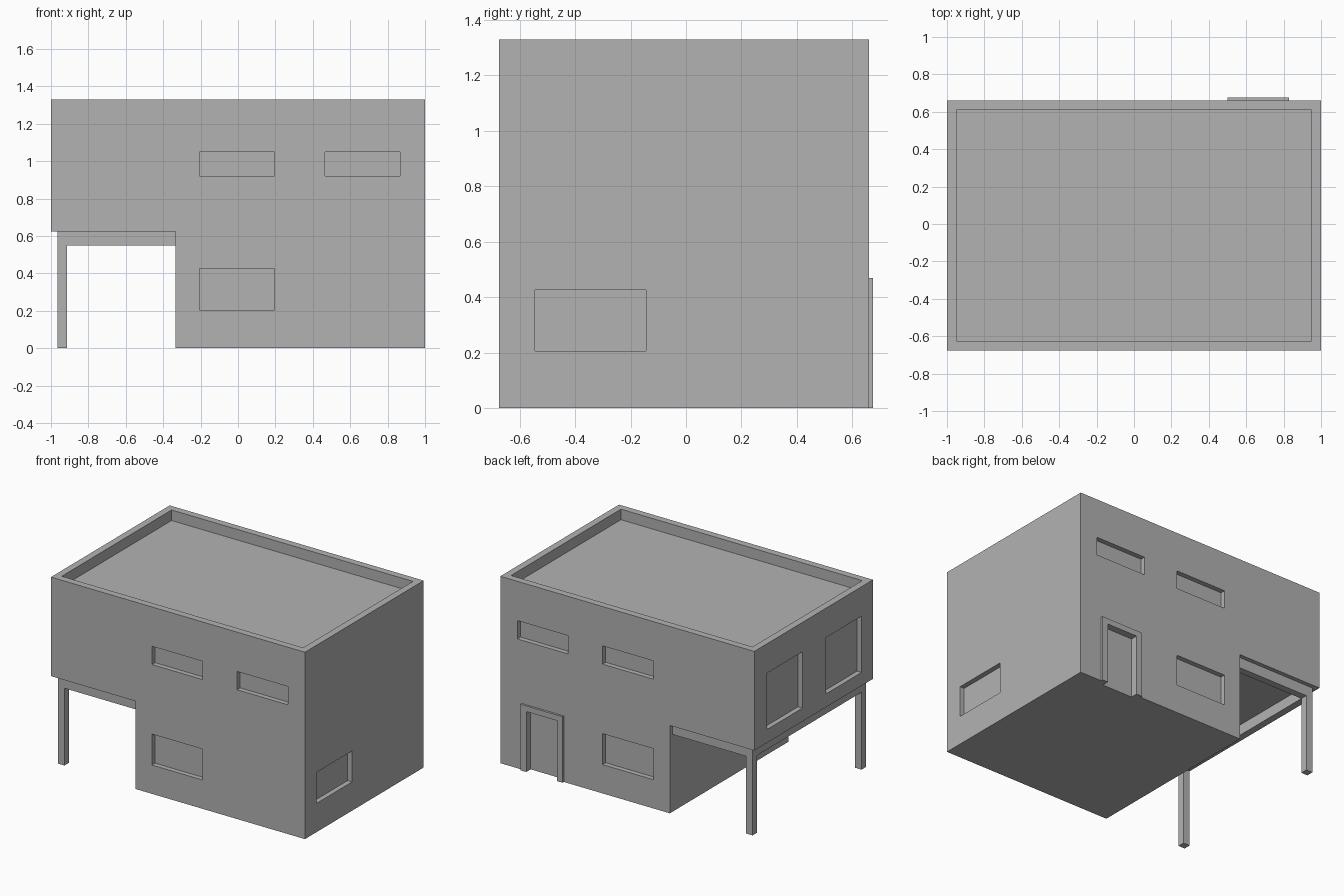
import bpy, bmesh
from mathutils import Matrix, Vector

default = bpy.data.objects.get("Cube")
if default:
    bpy.data.objects.remove(default, do_unlink=True)

# Single plain colour
GREY = (0.448, 0.448, 0.448, 1.0)
grey = bpy.data.materials.new("plain_grey")
grey.use_nodes = True
grey.diffuse_color = GREY
grey.node_tree.nodes["Principled BSDF"].inputs["Base Color"].default_value = GREY

# Main dimensions
LEFT, RIGHT, FRONT, BACK = -1.0, 1.0, -0.675, 0.66
STEP_X, FLOOR_Z, TOP_Z = -0.335, 0.625, 1.33
RECESS = 0.035


def add_box(bm, x, y, z):
    lo, hi = Vector((x[0], y[0], z[0])), Vector((x[1], y[1], z[1]))
    matrix = Matrix.Translation((lo + hi) / 2) @ Matrix.Diagonal((*(hi - lo), 1))
    bmesh.ops.create_cube(bm, size=1, matrix=matrix)


def finish(name, bm):
    bmesh.ops.recalc_face_normals(bm, faces=bm.faces)
    mesh = bpy.data.meshes.new(name)
    bm.to_mesh(mesh)
    bm.free()
    obj = bpy.data.objects.new(name, mesh)
    mesh.materials.append(grey)
    bpy.context.collection.objects.link(obj)
    return obj


def extrude_profile(name, points, y0, y1):
    """Extrude an x-z outline along y."""
    bm = bmesh.new()
    face = bm.faces.new([bm.verts.new((x, y0, z)) for x, z in points])
    new = bmesh.ops.extrude_face_region(bm, geom=[face])["geom"]
    verts = [g for g in new if isinstance(g, bmesh.types.BMVert)]
    bmesh.ops.translate(bm, vec=(0, y1 - y0, 0), verts=verts)
    return finish(name, bm)


# House body: upper storey overhangs the lower one
house = extrude_profile("house_body", [
    (STEP_X, 0), (RIGHT, 0), (RIGHT, TOP_Z), (LEFT, TOP_Z),
    (LEFT, FLOOR_Z), (STEP_X, FLOOR_Z)], FRONT, BACK)

# Cutters for roof well, windows and doorway
cut = bmesh.new()
add_box(cut, (-0.95, 0.95), (FRONT + 0.05, BACK - 0.05), (1.255, 1.5))
low, high, tall = (0.205, 0.425), (0.92, 1.05), (0.72, 1.12)
middle, side = (-0.205, 0.195), (0.465, 0.865)
for x, z in ((middle, low), (middle, high), (side, high)):
    add_box(cut, x, (FRONT - 0.1, FRONT + RECESS), z)
    add_box(cut, x, (BACK - RECESS, BACK + 0.1), z)
add_box(cut, (RIGHT - RECESS, RIGHT + 0.1), (-0.545, -0.145), low)
for y in ((-0.545, -0.145), (0.12, 0.52)):
    add_box(cut, (LEFT - 0.1, LEFT + RECESS), y, tall)
add_box(cut, (0.545, 0.785), (BACK - RECESS, BACK + 0.1), (-0.1, 0.43))
cutter = finish("opening_cutter", cut)
cutter.hide_render = True

mod = house.modifiers.new("openings", "BOOLEAN")
mod.operation = "DIFFERENCE"
mod.solver = "EXACT"
mod.object = cutter
bpy.context.view_layer.objects.active = house
bpy.ops.object.modifier_apply(modifier=mod.name)
bpy.data.objects.remove(cutter, do_unlink=True)

# Door surround on the back wall
extrude_profile("door_frame", [
    (0.5, 0), (0.545, 0), (0.545, 0.43), (0.785, 0.43),
    (0.785, 0), (0.83, 0), (0.83, 0.47), (0.5, 0.47)], BACK, 0.675)

# Posts and beams carrying the overhang
post_x, beam_z = (-0.965, -0.915), (0.55, FLOOR_Z)
rows = {"front": (-0.645, -0.595), "back": (0.58, 0.63)}
for label, y in rows.items():
    bm = bmesh.new()
    add_box(bm, post_x, y, (0, beam_z[0]))
    finish(label + "_post", bm)
    bm = bmesh.new()
    add_box(bm, (post_x[0], STEP_X), y, beam_z)
    finish(label + "_beam", bm)
bm = bmesh.new()
add_box(bm, post_x, (rows["front"][1], rows["back"][0]), beam_z)
finish("side_beam", bm)
